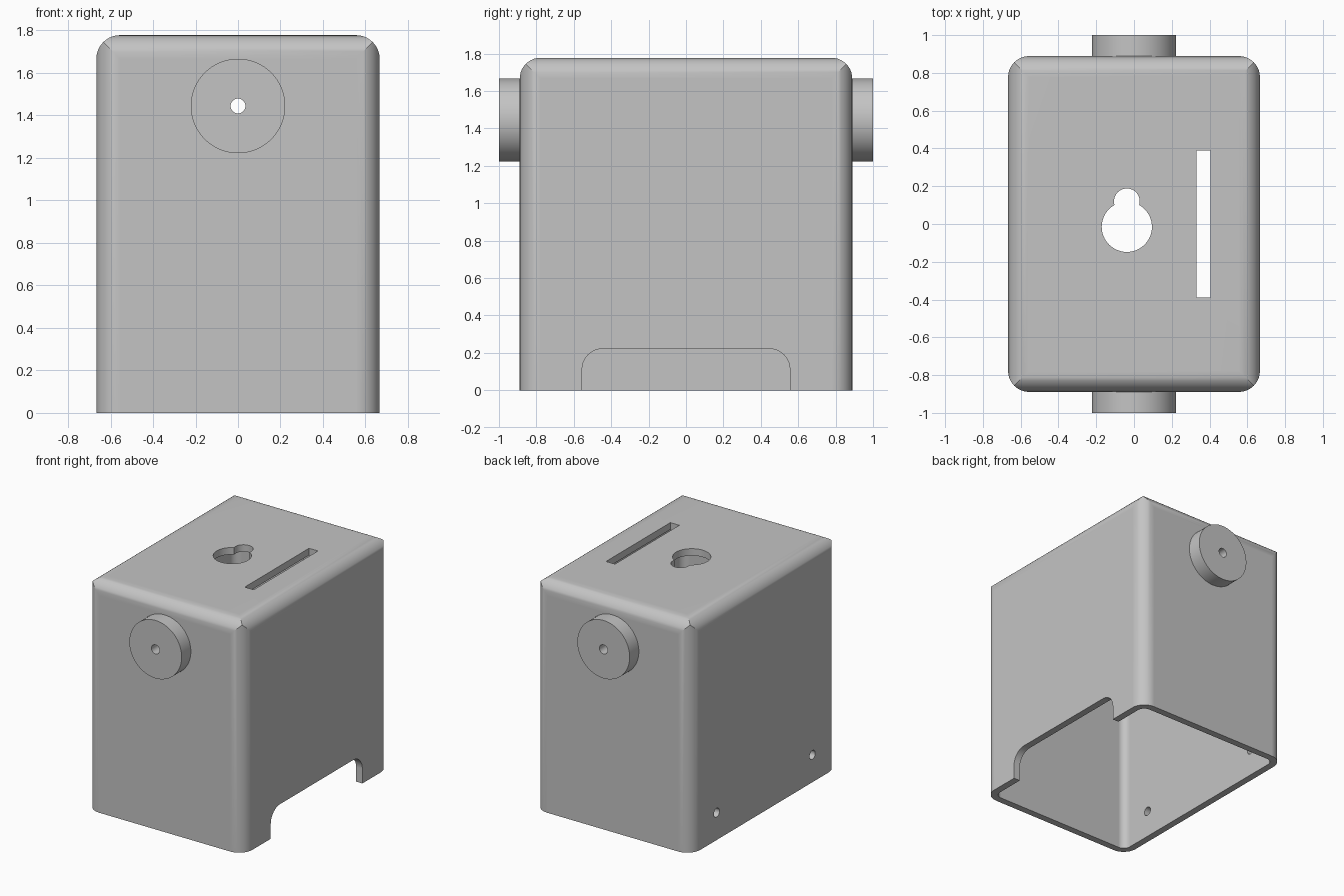
import bpy
import bmesh
from math import cos, sin, pi

cube = bpy.data.objects.get("Cube")
if cube:
    bpy.data.objects.remove(cube, do_unlink=True)

MM = 2 / 90                      # design unit: longest side spans 90
W, D, H = 30 * MM, 40 * MM, 80 * MM
R, WALL = 5 * MM, 2.4 * MM
KNOB_Z = 65 * MM

grey = bpy.data.materials.new("plain grey")
grey.use_nodes = True
grey.diffuse_color = (0.55, 0.55, 0.55, 1)
grey.node_tree.nodes["Principled BSDF"].inputs["Base Color"].default_value = (0.55, 0.55, 0.55, 1)


def rounded(x0, x1, y0, y1, bottom, top, steps=10):
    """Rectangle outline with separate corner radii for its bottom and top."""
    pts = []
    corners = ((x1, y1, -1, -1, top), (x0, y1, 1, -1, top),
               (x0, y0, 1, 1, bottom), (x1, y0, -1, 1, bottom))
    for k, (x, y, sx, sy, r) in enumerate(corners):
        n = steps if r else 0
        for i in range(n + 1):
            a = (k + i / max(n, 1)) * pi / 2
            pts.append((x + sx * r + r * cos(a), y + sy * r + r * sin(a)))
    return pts


def circle(x, y, r, steps=48):
    return [(x + r * cos(2 * pi * i / steps), y + r * sin(2 * pi * i / steps))
            for i in range(steps)]


def prism(name, outline, axis, lo, hi):
    """Extrude an outline along the x, y or z axis."""
    place = {"x": lambda a, b, t: (t, a, b),
             "y": lambda a, b, t: (a, t, b),
             "z": lambda a, b, t: (a, b, t)}[axis]
    bm = bmesh.new()
    rings = [[bm.verts.new(place(a, b, t)) for a, b in outline] for t in (lo, hi)]
    for ring in rings:
        bm.faces.new(ring)
    for i in range(len(outline)):
        bm.faces.new((rings[0][i - 1], rings[0][i], rings[1][i], rings[1][i - 1]))
    bmesh.ops.recalc_face_normals(bm, faces=bm.faces)
    mesh = bpy.data.meshes.new(name)
    bm.to_mesh(mesh)
    bm.free()
    mesh.materials.append(grey)
    obj = bpy.data.objects.new(name, mesh)
    bpy.context.collection.objects.link(obj)
    return obj


def combine(obj, tool, operation="DIFFERENCE"):
    """Apply a boolean and discard the tool."""
    mod = obj.modifiers.new("cut", "BOOLEAN")
    mod.object, mod.operation, mod.solver = tool, operation, "EXACT"
    bpy.context.view_layer.update()
    result = obj.evaluated_get(bpy.context.evaluated_depsgraph_get())
    mesh = bpy.data.meshes.new_from_object(result)
    obj.modifiers.clear()
    obj.data = mesh
    bpy.data.objects.remove(tool, do_unlink=True)


def finish(obj):
    bpy.ops.object.select_all(action="DESELECT")
    obj.select_set(True)
    bpy.context.view_layer.objects.active = obj
    bpy.ops.object.shade_smooth_by_angle(angle=pi / 6)
    mod = obj.modifiers.new("even shading", "WEIGHTED_NORMAL")
    mod.keep_sharp = True


# Housing: rounded upright block with its top edges rounded both ways
housing = prism("housing", rounded(-W, W, -D, D, R, R), "z", 0, H)
combine(housing, prism("round_sides", rounded(-W, W, -0.1, H, 0, R), "y", -1.2, 1.2), "INTERSECT")
combine(housing, prism("round_ends", rounded(-D, D, -0.1, H, 0, R), "x", -1.2, 1.2), "INTERSECT")

# Open-bottomed cavity
r_in = R - WALL
combine(housing, prism("cavity", rounded(WALL - W, W - WALL, WALL - D, D - WALL, r_in, r_in),
                       "z", -0.1, H - WALL))

# Arched opening at the foot of the left wall
combine(housing, prism("foot_opening", rounded(-25 * MM, 25 * MM, -0.1, 10 * MM, 0, R),
                       "x", W - 0.2, W + 0.2))

# Keyhole and slot in the top
combine(housing, prism("keyhole_large", circle(-0.038, -0.015, 0.133), "z", H - 0.2, H + 0.2))
combine(housing, prism("keyhole_small", circle(-0.038, 0.12, 0.068), "z", H - 0.2, H + 0.2))
combine(housing, prism("slot", rounded(0.33, 0.406, -0.39, 0.39, 0, 0), "z", H - 0.2, H + 0.2))

# Pair of screw holes low in the right wall
for side in (-1, 1):
    combine(housing, prism("screw_hole", circle(side * 0.58, 0.21, 0.034, 24),
                           "x", -W - 0.2, -W + 0.2))


# Axle hole through front and back, with a round boss at each end
def axle():
    return prism("axle_hole", circle(0, KNOB_Z, 0.035, 32), "y", -1.2, 1.2)


combine(housing, axle())
finish(housing)

for name, lo, hi in (("front_boss", -1, -D + 0.02), ("back_boss", D - 0.02, 1)):
    boss = prism(name, circle(0, KNOB_Z, 10 * MM, 64), "y", lo, hi)
    combine(boss, axle())
    finish(boss)
